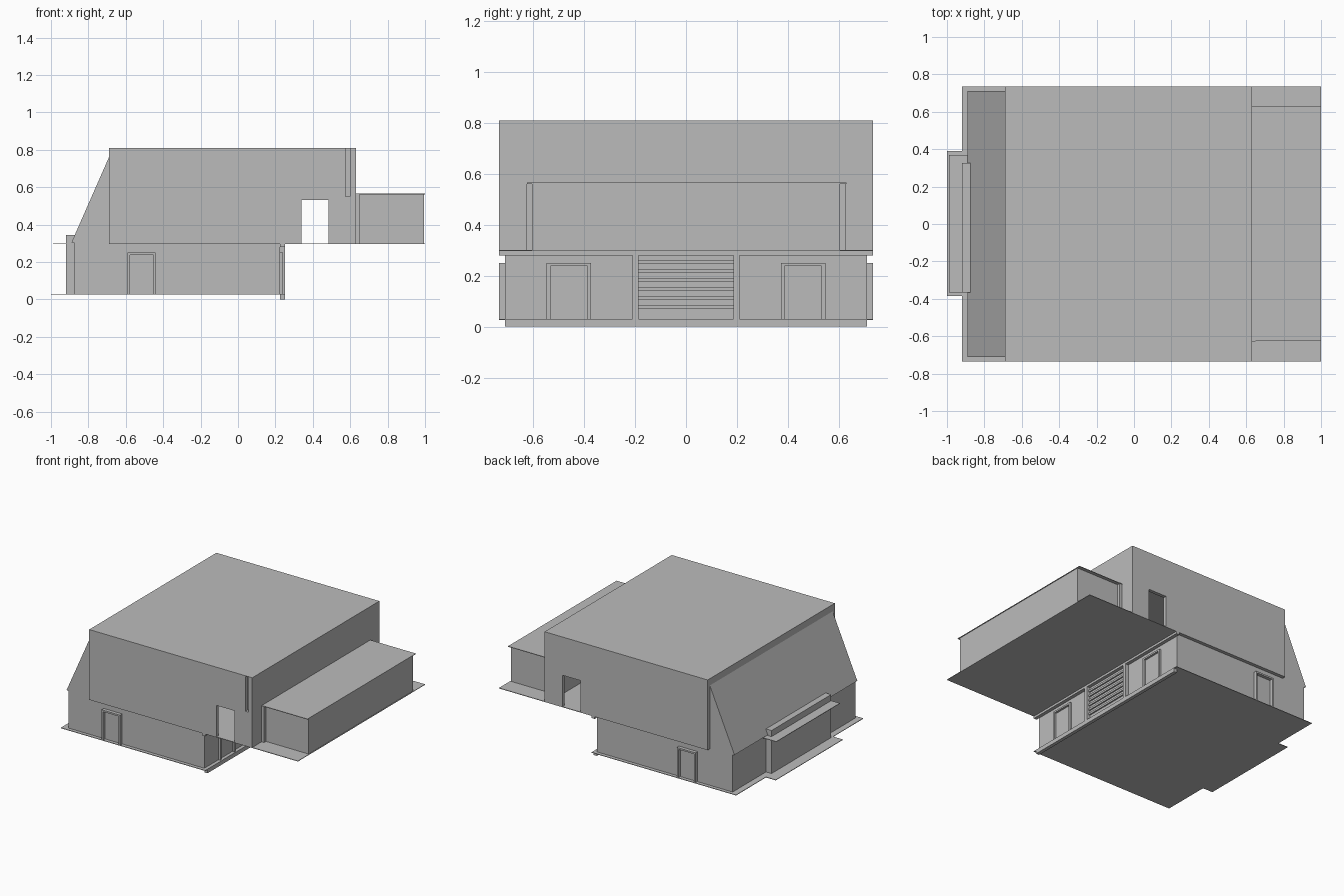
import bpy
import bmesh

cube = bpy.data.objects.get("Cube")
if cube:
    bpy.data.objects.remove(cube, do_unlink=True)

# Single material
grey = bpy.data.materials.new("plain grey")
grey.use_nodes = True
COLOUR = (0.5, 0.5, 0.5, 1)
grey.diffuse_color = COLOUR
grey.node_tree.nodes["Principled BSDF"].inputs["Base Color"].default_value = COLOUR


def finish(name, bm):
    bmesh.ops.recalc_face_normals(bm, faces=bm.faces)
    mesh = bpy.data.meshes.new(name)
    bm.to_mesh(mesh)
    bm.free()
    mesh.materials.append(grey)
    obj = bpy.data.objects.new(name, mesh)
    bpy.context.collection.objects.link(obj)
    return obj


def prism(name, points, low, high, axis="y"):
    """Extrude an outline: (x, z) points along y, or (x, y) points along z."""
    bm = bmesh.new()
    place = (lambda a, b: (a, low, b)) if axis == "y" else (lambda a, b: (a, b, low))
    face = bm.faces.new([bm.verts.new(place(a, b)) for a, b in points])
    moved = bmesh.ops.extrude_face_region(bm, geom=[face])["geom"]
    step = (0, high - low, 0) if axis == "y" else (0, 0, high - low)
    bmesh.ops.translate(bm, vec=step,
                        verts=[v for v in moved if isinstance(v, bmesh.types.BMVert)])
    return finish(name, bm)


def box(name, x, y, z):
    return prism(name, [(x[0], z[0]), (x[1], z[0]), (x[1], z[1]), (x[0], z[1])], *y)


W = 0.735      # half depth of upper storey
L = 0.71       # half depth of lower storey
FLOOR, DECK, TOP = 0.03, 0.3, 0.81
BACK, FRONT = -0.69, 0.63

# Ground slab with porch step, and curb under its edge
prism("ground_slab", [(-0.92, -W), (0.25, -W), (0.25, W), (-0.92, W),
                      (-0.92, 0.39), (-1, 0.39), (-1, -0.385), (-0.92, -0.385)],
      FLOOR - 0.004, FLOOR, "z")
box("curb", (0.225, 0.25), (-L, L), (0, FLOOR - 0.004))

# Lower storey and sloping end
box("lower_storey", (BACK, 0.225), (-L, L), (FLOOR, DECK - 0.004))
prism("sloped_end", [(-0.875, FLOOR), (-0.875, DECK), (-0.89, DECK + 0.005),
                     (BACK, 0.76), (BACK, FLOOR)], -L, L)
box("edge_beam", (0.225, 0.25), (-W, W), (0.28, DECK - 0.004))

# Deck and roof of the upper storey
box("upper_deck", (BACK, 1), (-W, W), (DECK - 0.004, DECK))
box("main_roof", (BACK, FRONT), (-W, W), (TOP - 0.004, TOP))

# Long walls with a through doorway; the front one has a slot near the corner
doorway = [(BACK, DECK), (0.34, DECK), (0.34, 0.53), (0.485, 0.53), (0.485, DECK)]
T = TOP - 0.004
prism("back_long_wall", doorway + [(0.6, DECK), (0.6, T), (BACK, T)], L, W)
prism("front_long_wall", doorway + [(0.6, DECK), (0.6, 0.55), (0.575, 0.55),
                                    (0.575, T), (BACK, T)], -W, -L)
box("slot_backing", (0.565, 0.6), (-L, -L + 0.005), (0.54, T))
box("end_wall", (0.6, FRONT), (-W, W), (DECK, T))
box("inner_end_wall", (BACK, BACK + 0.01), (-L, L), (DECK, T))

# Annex on the deck
box("annex_walls", (FRONT, 0.995), (-0.605, 0.605), (DECK, 0.561))
box("annex_roof", (FRONT, 1), (-0.625, 0.63), (0.561, 0.565))
for side, name in ((-1, "front"), (1, "back")):
    y = sorted((side * 0.605, side * 0.627))
    box(name + "_annex_pilaster", (FRONT, 0.65), y, (DECK, 0.561))

# Porch block and canopy
box("porch_block", (-0.92, -0.875), (-0.365, 0.325), (FLOOR, 0.345))
box("porch_canopy", (-0.99, -0.875), (-0.365, 0.37), (DECK - 0.004, DECK))

# Door surrounds on the long sides of the lower storey
BAR = 0.012
for side, name in ((-1, "front"), (1, "back")):
    y0, y1 = sorted((side * L, side * W))
    a, b, top = -0.59, -0.44, 0.25
    prism(name + "_door_frame",
          [(a, FLOOR), (a, top), (b, top), (b, FLOOR), (b - BAR, FLOOR),
           (b - BAR, top - BAR), (a + BAR, top - BAR), (a + BAR, FLOOR)], y0, y1)

# Doors, pillars and slatted shutter on the recessed end
for side, name in ((-1, "front"), (1, "back")):
    for i, d in enumerate((0.38, 0.54)):
        y = side * d
        box(f"{name}_end_door_jamb_{i + 1}", (0.225, 0.24), (y - 0.007, y + 0.007), (FLOOR, 0.25))
    y = side * 0.46
    box(name + "_end_door_head", (0.225, 0.24), (y - 0.087, y + 0.087), (0.238, 0.25))
    y = side * 0.198
    box(name + "_pillar", (0.225, 0.25), (y - 0.012, y + 0.012), (FLOOR, 0.28))
for i in range(6):
    z = 0.07 + i * 0.035
    box(f"shutter_slat_{i + 1}", (0.225, 0.235), (-0.186, 0.186), (z, z + 0.014))
